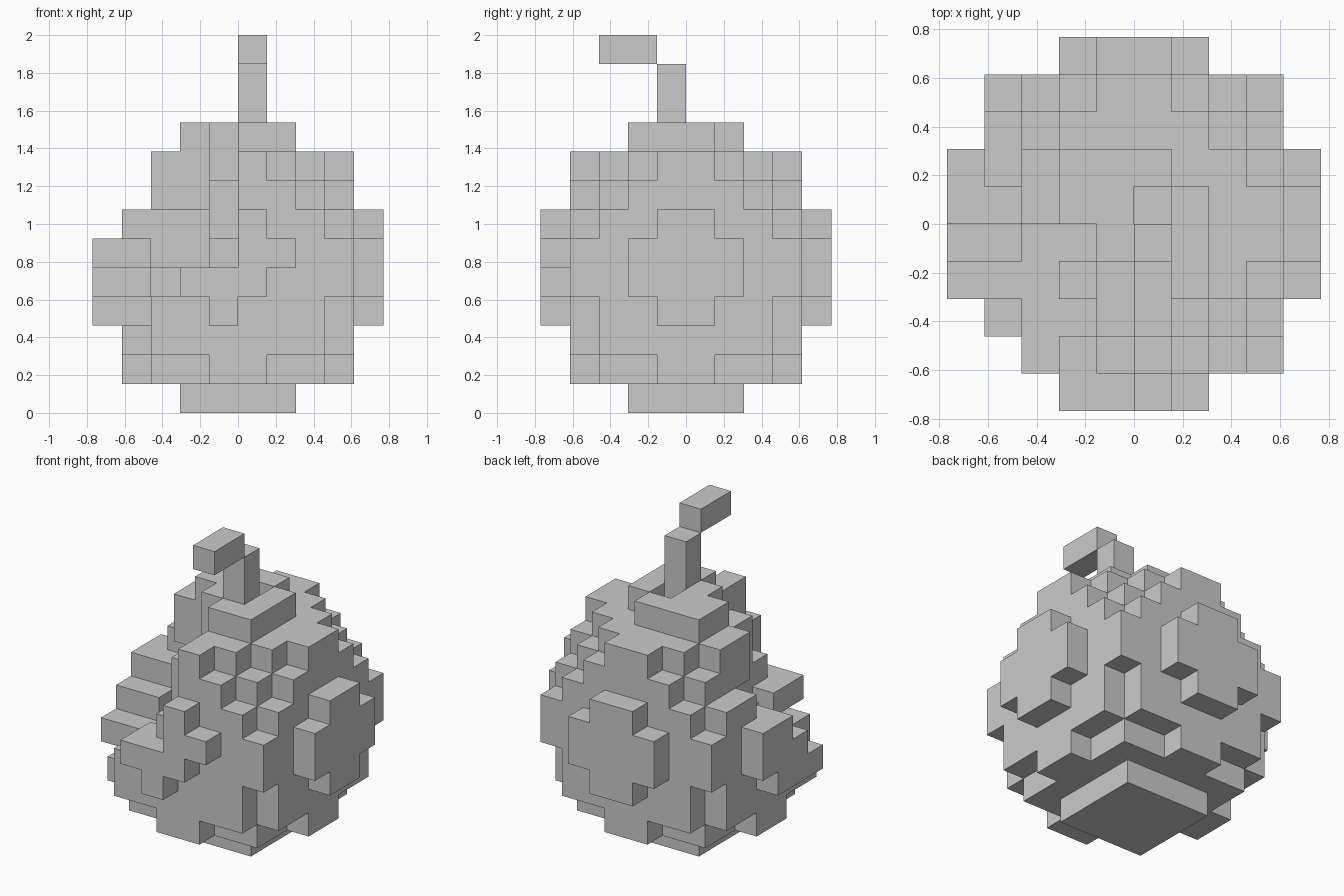
import bpy, bmesh, math

if "Cube" in bpy.data.objects:
    bpy.data.objects.remove(bpy.data.objects["Cube"])

U = 2 / 13  # edge of one block


def filled(i, j, k):
    """Is block (i, j, k) of the round body solid? k = 0..9, i and j = -5..4."""
    x, y, z = i + .5, j + .5, k - 4.5
    a, b, c = sorted((abs(x), abs(y), abs(z)))
    # front badge, an uneven raised patch
    if j == -5:
        lo, hi = {3: (-1, 0), 4: (-2, 1), 5: (0, 2), 6: (0, 1)}.get(k, (0, 0))
        return lo <= i < hi
    if x * x + y * y + z * z > 25:
        return False
    # square bottom cap, notched top cap with a hole behind the stem
    if (i, j, k) == (0, 0, 9):
        return False
    if (a, b, c) == (1.5, 1.5, 4.5):
        # side patches are rounded, except where the worn left side steps out
        if abs(z) != 4.5:
            return (i, j, k) == (-5, -2, 3)
        if z > 0 and x > 0 and y > 0:
            return False
    # smaller radius on the upper half
    if (a, b, c) == (2.5, 2.5, 3.5) and z > 0:
        return False
    # worn left side, a regular flight of steps
    if i <= -4 and k >= 3:
        return j >= k - 5
    # deep cut in the upper front left
    if i < -1 and k >= 4:
        if (i, k) == (-2, 4) and j in (-4, -2):
            return True
        return j >= (1 if k in (5, 6) else 0)
    if i == -1 and k >= 5:
        return j >= {5: -4, 6: -3, 7: -3, 8: -1, 9: -1}[k]
    return True


def make_object(name, bm):
    me = bpy.data.meshes.new(name)
    bm.to_mesh(me)
    bm.free()
    ob = bpy.data.objects.new(name, me)
    bpy.context.collection.objects.link(ob)
    return ob


def box(name, lo, hi):
    bm = bmesh.new()
    bmesh.ops.create_cube(bm, size=1)
    for v in bm.verts:
        v.co = [U * (h if c > 0 else l) for c, l, h in zip(v.co, lo, hi)]
    return make_object(name, bm)


# round body: only the exposed sides of the blocks
cells = {(i, j, k) for i in range(-5, 5) for j in range(-5, 5)
         for k in range(10) if filled(i, j, k)}
bm = bmesh.new()
for cell in sorted(cells):
    for axis in range(3):
        for side in (0, 1):
            near = list(cell)
            near[axis] += 2 * side - 1
            if tuple(near) in cells:
                continue
            ring = []
            for s, t in ((0, 0), (1, 0), (1, 1), (0, 1)):
                p = list(cell)
                p[axis] += side
                p[(axis + 1) % 3] += s
                p[(axis + 2) % 3] += t
                ring.append(bm.verts.new([U * q for q in p]))
            bm.faces.new(ring if side else ring[::-1])
bmesh.ops.remove_doubles(bm, verts=bm.verts, dist=1e-4)
bmesh.ops.dissolve_limit(bm, angle_limit=math.radians(1),
                         verts=bm.verts, edges=bm.edges)
make_object("round_body", bm)

# stem and its bent tip
box("stem", (0, -1, 10), (1, 0, 12))
box("stem_tip", (0, -3, 12), (1, -1, 13))
